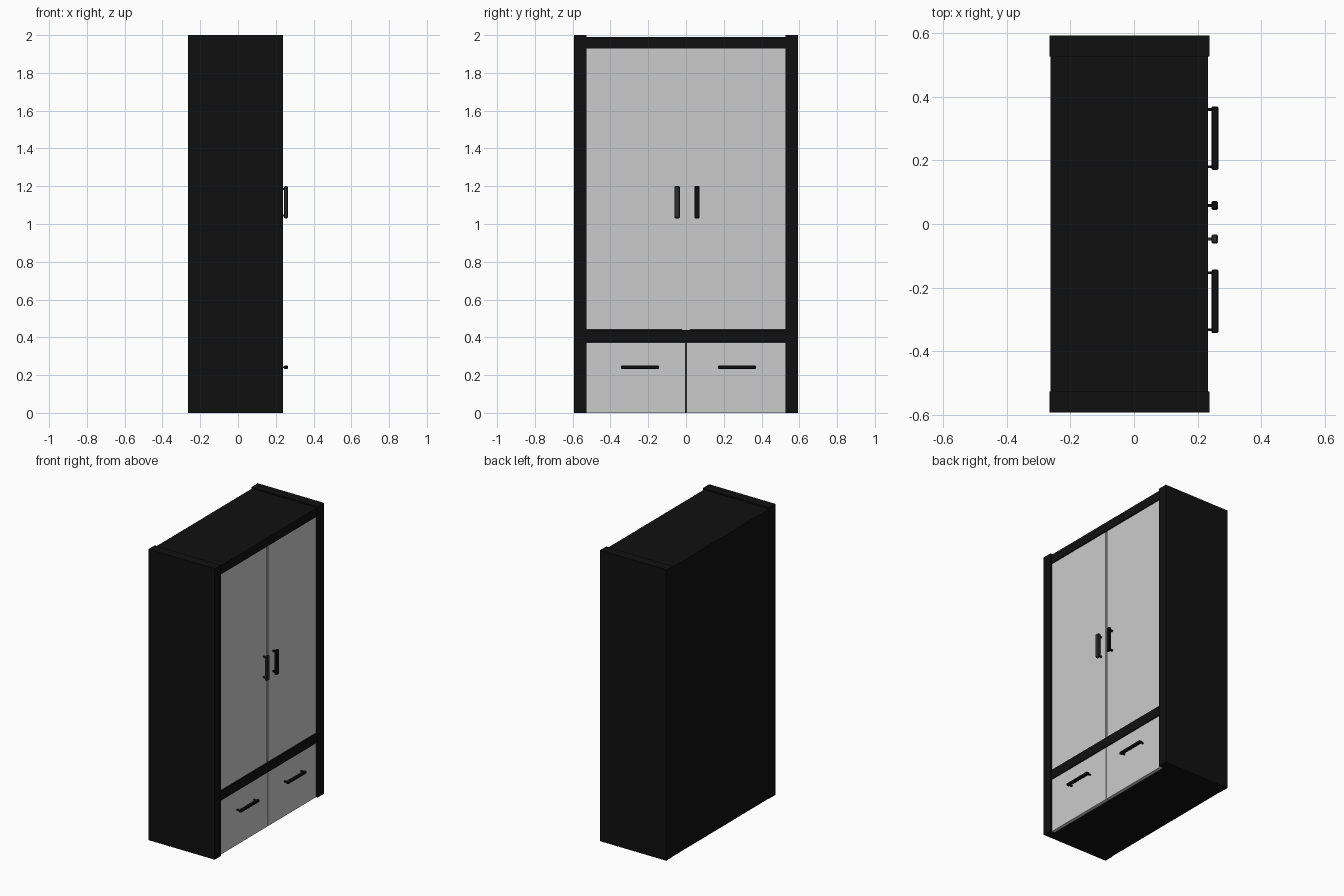
import bpy

if "Cube" in bpy.data.objects:
    bpy.data.objects.remove(bpy.data.objects["Cube"])


def material(name, value):
    m = bpy.data.materials.new(name)
    m.diffuse_color = (value, value, value, 1)
    m.use_nodes = True
    m.node_tree.nodes["Principled BSDF"].inputs["Base Color"].default_value = m.diffuse_color
    return m


black = material("black_wood", 0.005)
dark = material("dark_metal", 0.03)


def box(name, x, y, z, mat=None, bevel=0.0):
    """Box from (min, max) ranges on each axis."""
    bpy.ops.mesh.primitive_cube_add(size=1, location=[sum(r) / 2 for r in (x, y, z)])
    ob = bpy.context.object
    ob.name = name
    ob.scale = [r[1] - r[0] for r in (x, y, z)]
    bpy.ops.object.transform_apply(location=False, rotation=False, scale=True)
    if mat:
        ob.data.materials.append(mat)
    if bevel:
        mod = ob.modifiers.new("bevel", 'BEVEL')
        mod.width = bevel
        mod.segments = 1
    return ob


def span(side, a, b):
    """Mirror a y range to the given side."""
    return tuple(sorted((side * a, side * b)))


BACK, FRONT, INNER = -0.262, 0.232, 0.526

# Carcass
box("back_panel", (BACK, BACK + 0.02), (-INNER, INNER), (0, 1.97), black)
box("top_panel", (BACK, FRONT), (-INNER, INNER), (1.93, 1.99), black)
box("middle_rail", (BACK + 0.02, FRONT), (-INNER, INNER), (0.375, 0.44), black)
box("bottom_panel", (BACK + 0.02, 0.205), (-INNER, INNER), (0, 0.025), black)

# Recessed strip behind the gap between the doors
box("centre_strip", (0.2, 0.219), (-0.02, 0.02), (0.44, 1.93))

for side, tag in ((-1, "left"), (1, "right")):
    box(tag + "_side_panel", (-0.265, 0.238), span(side, INNER, 0.593), (0, 2), black)
    box(tag + "_door", (0.205, 0.226), span(side, 0.006, INNER), (0.442, 1.928))
    box(tag + "_drawer_front", (0.205, 0.226), span(side, 0.002, INNER), (0.0, 0.373))

    # Vertical door handle on two posts
    c = 0.058 if side > 0 else -0.047
    mat = black if side > 0 else dark
    box(tag + "_door_handle", (0.244, 0.264), (c - 0.014, c + 0.014), (1.03, 1.2), mat, 0.004)
    for i, z in enumerate((1.045, 1.185)):
        box(f"{tag}_door_handle_post_{i}", (0.22, 0.246), (c - 0.005, c + 0.005),
            (z - 0.005, z + 0.005), mat)

    # Horizontal drawer handle on two posts
    c = 0.27 if side > 0 else -0.243
    box(tag + "_drawer_handle", (0.244, 0.265), (c - 0.1, c + 0.1), (0.233, 0.25), black, 0.003)
    for i, y in enumerate((c - 0.09, c + 0.09)):
        box(f"{tag}_drawer_handle_post_{i}", (0.22, 0.246), (y - 0.004, y + 0.004),
            (0.237, 0.246), black)
